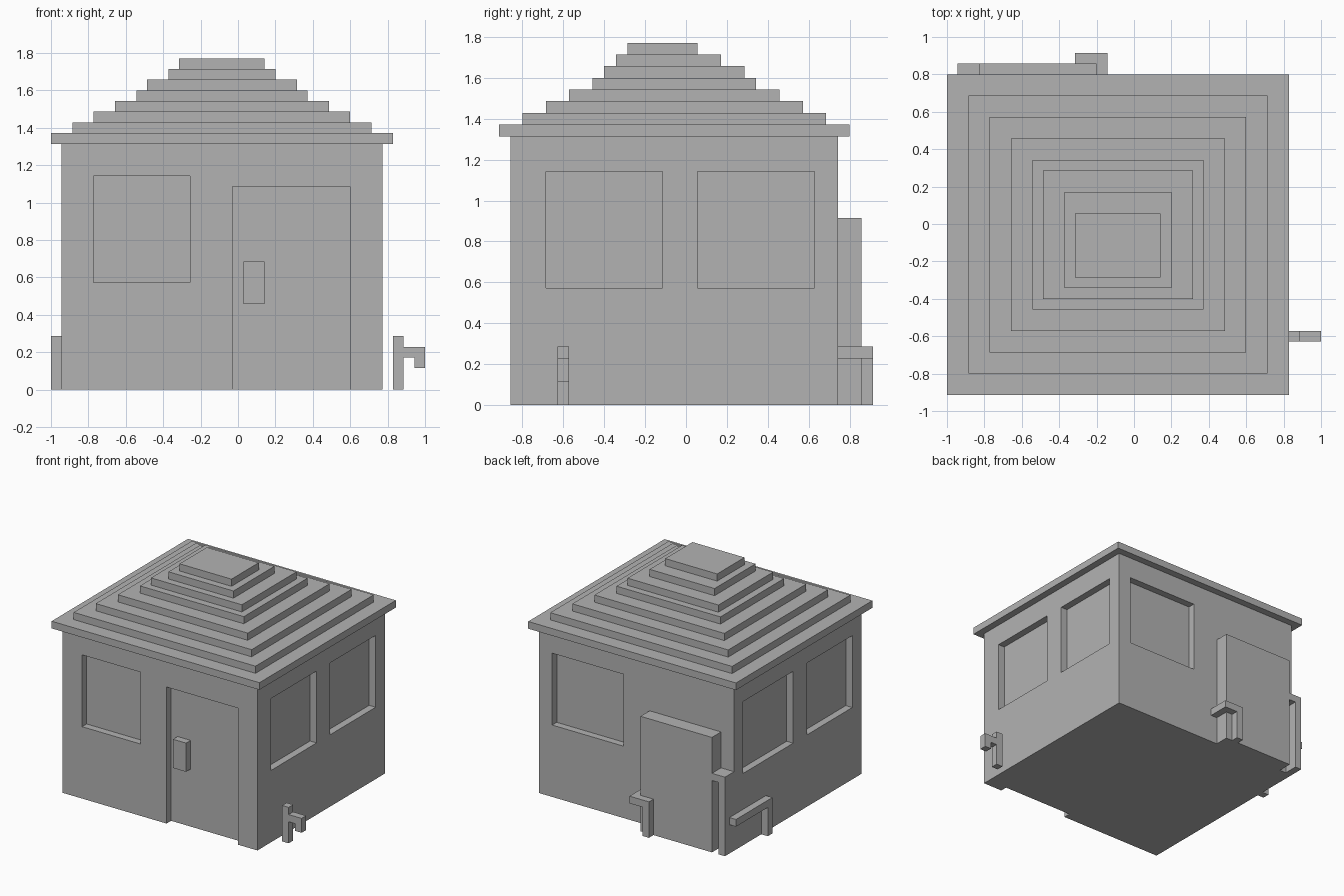
import bpy
import bmesh
from mathutils import Matrix, Vector

cube = bpy.data.objects.get("Cube")
if cube:
    bpy.data.objects.remove(cube, do_unlink=True)

U = 2 / 35                          # block size
ORIGIN = Vector((17.5, 16, 0))      # centre of the block grid

grey = bpy.data.materials.new("plain grey")
grey.use_nodes = True
colour = (0.45, 0.45, 0.45, 1)
grey.diffuse_color = colour
grey.node_tree.nodes["Principled BSDF"].inputs["Base Color"].default_value = colour


def boxes(name, *spans):
    """One object made of boxes, each given as x, y and z ranges in blocks."""
    bm = bmesh.new()
    for span in spans:
        low = Vector([s[0] for s in span])
        high = Vector([s[1] for s in span])
        place = Matrix.Translation(((low + high) / 2 - ORIGIN) * U)
        size = Matrix.Diagonal((*((high - low) * U), 1))
        bmesh.ops.create_cube(bm, size=1, matrix=place @ size)
    mesh = bpy.data.meshes.new(name)
    bm.to_mesh(mesh)
    bm.free()
    mesh.materials.append(grey)
    obj = bpy.data.objects.new(name, mesh)
    bpy.context.collection.objects.link(obj)
    return obj


# Walls with recessed windows and doorway
walls = boxes("walls", ((1, 31), (1, 29), (0, 23)))
sill = (10, 20)
recesses = boxes(
    "recess_cutter",
    ((4, 13), (0, 2), sill),          # front window
    ((17, 28), (0, 2), (-1, 19)),     # doorway
    ((18, 29), (28, 30), sill),       # back window
    ((30, 32), (4, 14), sill),        # left side windows
    ((30, 32), (17, 27), sill),
    ((0, 2), (3, 13), sill),          # right side windows
    ((0, 2), (16, 27), sill),
)
recesses.hide_render = True
recesses.hide_viewport = True
cut = walls.modifiers.new("recesses", "BOOLEAN")
cut.operation = "DIFFERENCE"
cut.solver = "EXACT"
cut.object = recesses

# Bake the cut and drop the cutter
graph = bpy.context.evaluated_depsgraph_get()
baked = bpy.data.meshes.new_from_object(walls.evaluated_get(graph))
walls.modifiers.clear()
walls.data = baked
bpy.data.objects.remove(recesses, do_unlink=True)

boxes("door_handle", ((18, 20), (1, 2), (8, 12)))

# Stepped roof
steps = [
    ((0, 32), (0, 30)), ((2, 30), (2, 28)), ((4, 28), (4, 26)), ((6, 26), (6, 24)),
    ((8, 24), (8, 22)), ((9, 23), (9, 21)), ((11, 21), (10, 19)), ((12, 20), (11, 17)),
]
for i, (xs, ys) in enumerate(steps):
    boxes(f"roof_step_{i + 1}", (xs, ys, (23 + i, 24 + i)))

# Back storage block with its pipes
boxes("back_block", ((3, 14), (29, 31), (0, 16)))
boxes("corner_pipe",
      ((1, 2), (29, 31), (0, 10)),
      ((1, 3), (29, 31), (10, 11)))
boxes("back_pipe",
      ((14, 15), (29, 31), (4, 5)),
      ((12, 15), (31, 32), (4, 5)),
      ((12, 13), (31, 32), (0, 4)))

# Rail along the right wall
boxes("side_rail",
      ((0, 1), (22, 30), (4, 5)),
      ((0, 1), (22, 23), (0, 4)))

# Garden tap by the left wall
boxes("garden_tap",
      ((32, 33), (5, 6), (0, 5)),
      ((33, 35), (5, 6), (3, 4)),
      ((34, 35), (5, 6), (2, 3)))
